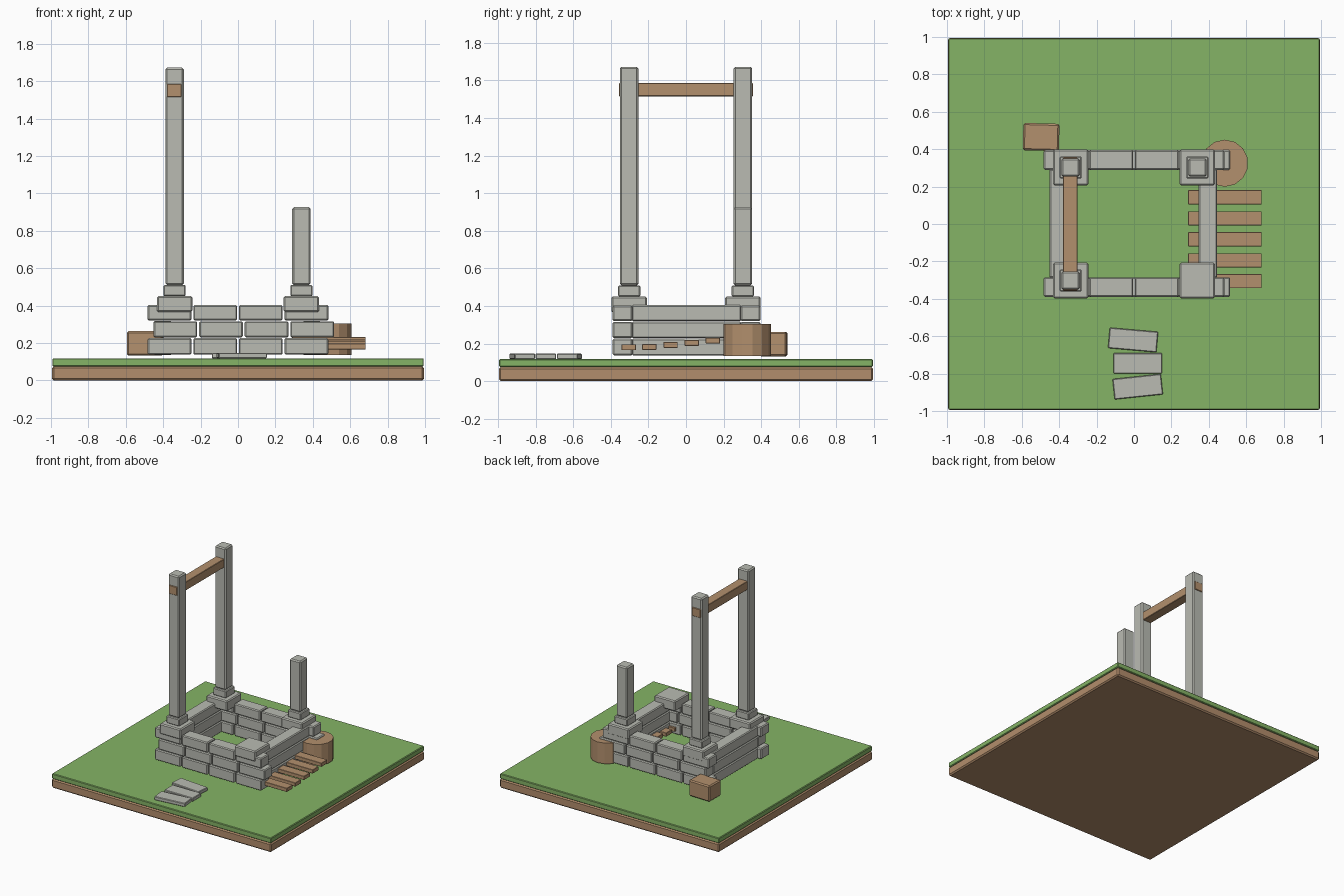
import bpy
import math

if "Cube" in bpy.data.objects:
    bpy.data.objects.remove(bpy.data.objects["Cube"])


def material(name, rgb):
    m = bpy.data.materials.new(name)
    m.diffuse_color = (*rgb, 1)
    m.use_nodes = True
    m.node_tree.nodes["Principled BSDF"].inputs["Base Color"].default_value = m.diffuse_color
    return m


STONE = material("stone grey", (0.49, 0.50, 0.45))
WOOD = material("wood brown", (0.45, 0.28, 0.155))
SOIL = material("soil brown", (0.45, 0.27, 0.15))
GRASS = material("grass green", (0.235, 0.456, 0.133))


def finish(ob, name, mat, bevel):
    ob.name = name
    ob.data.materials.append(mat)
    if bevel:
        mod = ob.modifiers.new("chamfer", 'BEVEL')
        mod.width = bevel
        mod.segments = 1
    return ob


def block(name, x, y, z, mat, bevel=0.007, turn=0):
    """Chamfered box from (min, max) ranges, turned about z in degrees."""
    bpy.ops.mesh.primitive_cube_add(
        size=1, location=[sum(r) / 2 for r in (x, y, z)],
        rotation=(0, 0, math.radians(turn)))
    ob = bpy.context.object
    size = [r[1] - r[0] for r in (x, y, z)]
    for v in ob.data.vertices:
        v.co = [c * s for c, s in zip(v.co, size)]
    return finish(ob, name, mat, bevel)


# Ground slab
block("soil_slab", (-0.995, 0.995), (-0.995, 0.995), (0, 0.075), SOIL, 0.01)
block("grass_layer", (-0.993, 0.993), (-0.993, 0.993), (0.075, 0.118), GRASS, 0.005)

# Three staggered courses: front and back in bricks, sides in long stones
courses = [(0.135, 0.228, -0.483), (0.228, 0.318, -0.452), (0.318, 0.405, -0.483)]
for row, (z0, z1, start) in enumerate(courses):
    for side, y in (("front", (-0.39, -0.285)), ("back", (0.29, 0.395))):
        for i in range(4):
            x0 = start + i * 0.244
            block(f"{side}_brick_{row}_{i}", (x0, x0 + 0.234), y,
                  (z0 + 0.002, z1 - 0.002), STONE)
    for side, x in (("left", (-0.452, -0.352)), ("right", (0.345, 0.445))):
        block(f"{side}_wall_stone_{row}", x, (-0.288, 0.293),
              (z0 + 0.001, z1 - 0.001), STONE)

# Corner caps, footings and posts; the front right corner has only its cap
for sx, sy, top in ((-1, -1, 1.672), (-1, 1, 1.672), (1, 1, 0.926), (1, -1, None)):
    cx, cy = 0.339 * sx, 0.302 * sy
    tag = ("left" if sx < 0 else "right") + ("_front" if sy < 0 else "_back")

    def around(r):
        return (cx - r, cx + r), (cy - r, cy + r)

    block(tag + "_cap", *around(0.095), (0.365, 0.45), STONE, 0.008)
    if top:
        block(tag + "_footing", *around(0.059), (0.45, 0.51), STONE, 0.006)
        block(tag + "_post", *around(0.049), (0.51, top), STONE, 0.009)

# Crossbeam pushed just through both left posts
block("crossbeam", (-0.38, -0.303), (-0.357, 0.357), (1.515, 1.585), WOOD, 0.003)

# Loose planks running through the right wall
for i, (y, z) in enumerate(((-0.305, 0.165), (-0.195, 0.167), (-0.082, 0.178),
                            (0.03, 0.188), (0.143, 0.2))):
    block(f"plank_{i}", (0.29, 0.683), (y - 0.038, y + 0.038),
          (z, z + 0.031), WOOD, 0.002)

# Log stump and crate beside the back corners
bpy.ops.mesh.primitive_cylinder_add(vertices=14, radius=0.126, depth=0.17,
                                    location=(0.485, 0.325, 0.22))
finish(bpy.context.object, "stump", WOOD, 0)
block("crate", (-0.593, -0.4), (0.392, 0.538), (0.132, 0.263), WOOD, 0.009, -1.5)

# Stepping stones in front
for i, (x, y, turn) in enumerate(((-0.005, -0.62, -5), (0.02, -0.745, 0), (0.02, -0.87, 6))):
    block(f"stepping_stone_{i}", (x - 0.13, x + 0.13), (y - 0.055, y + 0.055),
          (0.118, 0.147), STONE, 0.004, turn)
